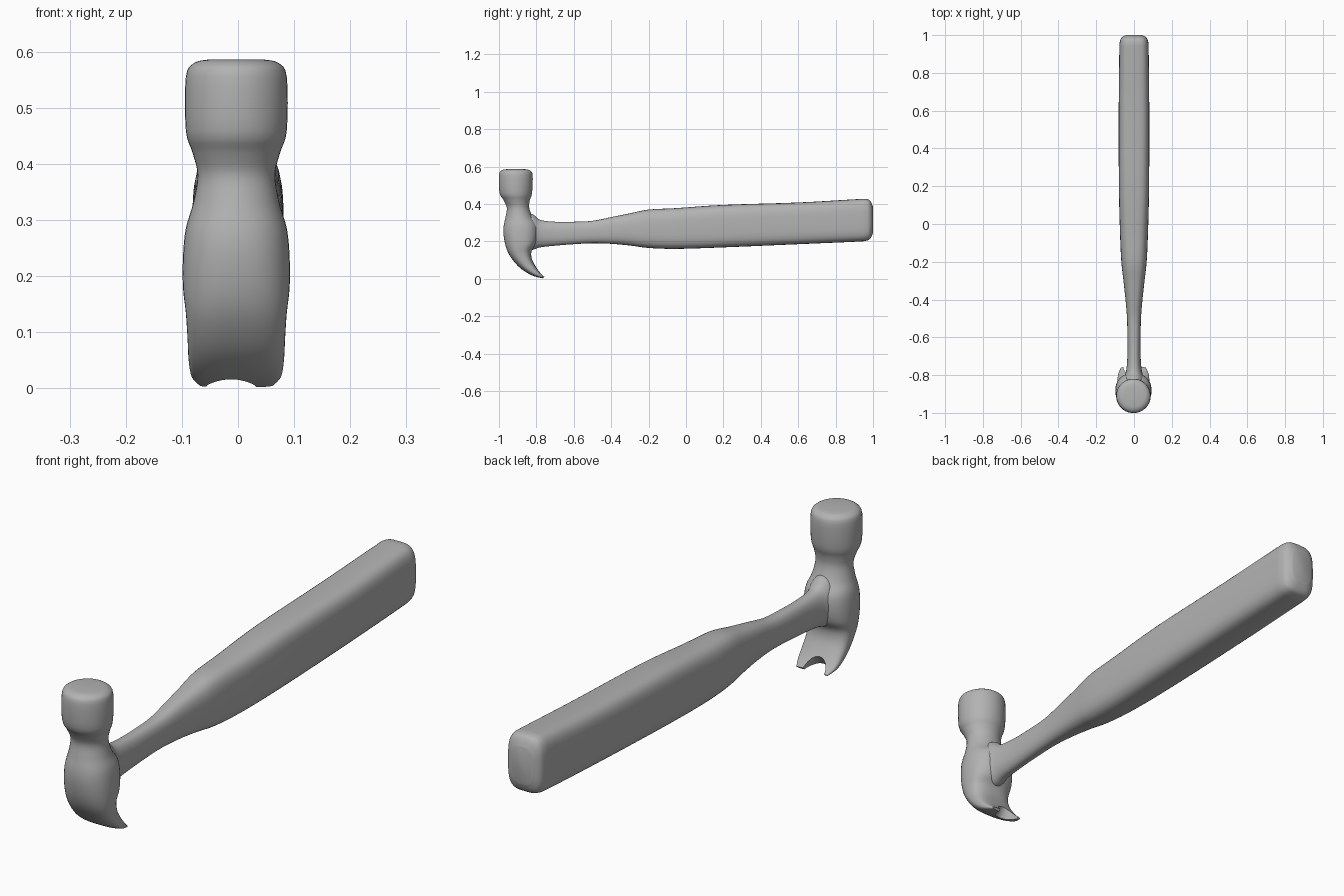
import bpy
import bmesh
import math
from mathutils import Matrix, Vector

default = bpy.data.objects.get("Cube")
if default:
    bpy.data.objects.remove(default, do_unlink=True)

STEPS = 4     # smooth rings between stations
SIDES = 40

grey = bpy.data.materials.new("plain grey")
grey.use_nodes = True
grey.diffuse_color = (0.45, 0.45, 0.45, 1)
grey.node_tree.nodes["Principled BSDF"].inputs["Base Color"].default_value = (0.45, 0.45, 0.45, 1)


def spline(a, b, c, d, t):
    """Catmull-Rom value between b and c."""
    return 0.5 * (2 * b + (c - a) * t + (2 * a - 5 * b + 4 * c - d) * t * t
                  + (3 * b - a - 3 * c + d) * t ** 3)


def refine(stations):
    rows = []
    last = len(stations) - 1
    for i in range(last):
        four = [stations[max(0, min(last, i + k))] for k in (-1, 0, 1, 2)]
        for s in range(STEPS):
            rows.append([spline(*v, s / STEPS) for v in zip(*four)])
    rows.append(list(stations[-1]))
    return rows


def finish(obj):
    bpy.ops.object.select_all(action="DESELECT")
    bpy.context.view_layer.objects.active = obj
    obj.select_set(True)
    bpy.ops.object.shade_smooth_by_angle(angle=math.radians(50))


def loft(name, stations, x_mid=0.0):
    """Skin rounded rings; station = y1, z1, y2, z2, half width, squareness."""
    bm = bmesh.new()
    rings = []
    for y1, z1, y2, z2, half, power in refine(stations):
        p, q = Vector((x_mid, y1, z1)), Vector((x_mid, y2, z2))
        mid, reach = (p + q) / 2, (q - p) / 2
        ring = []
        for k in range(SIDES):
            a = 2 * math.pi * k / SIDES
            u, v = (math.copysign(abs(f) ** (2 / power), f) for f in (math.cos(a), math.sin(a)))
            ring.append(bm.verts.new(mid + reach * v + Vector((half * u, 0, 0))))
        rings.append(ring)
    for r, s in zip(rings, rings[1:]):
        for k in range(SIDES):
            n = (k + 1) % SIDES
            bm.faces.new((r[k], r[n], s[n], s[k]))
    bm.faces.new(rings[0])
    bm.faces.new(rings[-1])
    bmesh.ops.recalc_face_normals(bm, faces=bm.faces)
    mesh = bpy.data.meshes.new(name)
    bm.to_mesh(mesh)
    bm.free()
    mesh.materials.append(grey)
    obj = bpy.data.objects.new(name, mesh)
    bpy.context.collection.objects.link(obj)
    return obj


# Head: striking face, neck, cheeks and curved claw in one skin
head = loft("hammer_head", [
    (-.96, .586, -.86, .586, .05, 2),
    (-.985, .58, -.835, .58, .075, 2),
    (-1.0, .555, -.82, .555, .09, 2),
    (-.997, .46, -.823, .46, .09, 2),
    (-.975, .42, -.835, .42, .078, 2),
    (-.958, .38, -.838, .38, .069, 2),
    (-.965, .33, -.82, .33, .077, 2),
    (-.975, .28, -.795, .29, .09, 2.2),
    (-.975, .23, -.79, .24, .095, 2.3),
    (-.963, .17, -.80, .19, .095, 2.4),
    (-.94, .12, -.825, .15, .09, 2.5),
    (-.90, .07, -.825, .11, .087, 2.6),
    (-.855, .035, -.805, .068, .085, 2.8),
    (-.81, .013, -.78, .033, .08, 3),
    (-.765, .002, -.757, .011, .066, 3),
], x_mid=-.003)

# Notch between the two claw points
bm = bmesh.new()
bmesh.ops.create_cone(bm, cap_ends=True, segments=32, radius1=1, radius2=1, depth=.2)
notch_mesh = bpy.data.meshes.new("claw_notch")
bm.to_mesh(notch_mesh)
bm.free()
notch = bpy.data.objects.new("claw_notch", notch_mesh)
bpy.context.collection.objects.link(notch)
notch.matrix_world = (Matrix.Translation((-.012, -.755, .003))
                      @ Matrix.Rotation(math.radians(-33), 4, "X")
                      @ Matrix.Diagonal((.045, .06, 1, 1)))
notch.hide_render = True
cut = head.modifiers.new("notch", "BOOLEAN")
cut.object = notch
cut.solver = "EXACT"
bpy.context.view_layer.objects.active = head
bpy.context.view_layer.update()
bpy.ops.object.modifier_apply(modifier=cut.name)
bpy.data.objects.remove(notch, do_unlink=True)
finish(head)

# Handle: flared at the head, slim throat, swelling to a squared grip
handle_profile = [  # y, underside, top, half width, squareness
    (-.88, .15, .36, .06, 2),
    (-.82, .155, .345, .055, 2),
    (-.78, .168, .315, .042, 2.2),
    (-.70, .177, .305, .035, 2.4),
    (-.60, .185, .305, .035, 2.5),
    (-.50, .19, .31, .037, 2.6),
    (-.40, .187, .33, .045, 2.7),
    (-.30, .178, .35, .056, 2.8),
    (-.20, .165, .37, .067, 3),
    (-.05, .16, .378, .074, 3.2),
    (.20, .168, .395, .08, 3.5),
    (.60, .185, .408, .081, 3.7),
    (.90, .198, .425, .078, 3.7),
    (.96, .203, .427, .076, 3.7),
    (.985, .214, .417, .067, 3.5),
    (1.0, .245, .385, .045, 3),
]
handle = loft("handle", [(y, low, y, top, half, power)
                         for y, low, top, half, power in handle_profile])
finish(handle)
